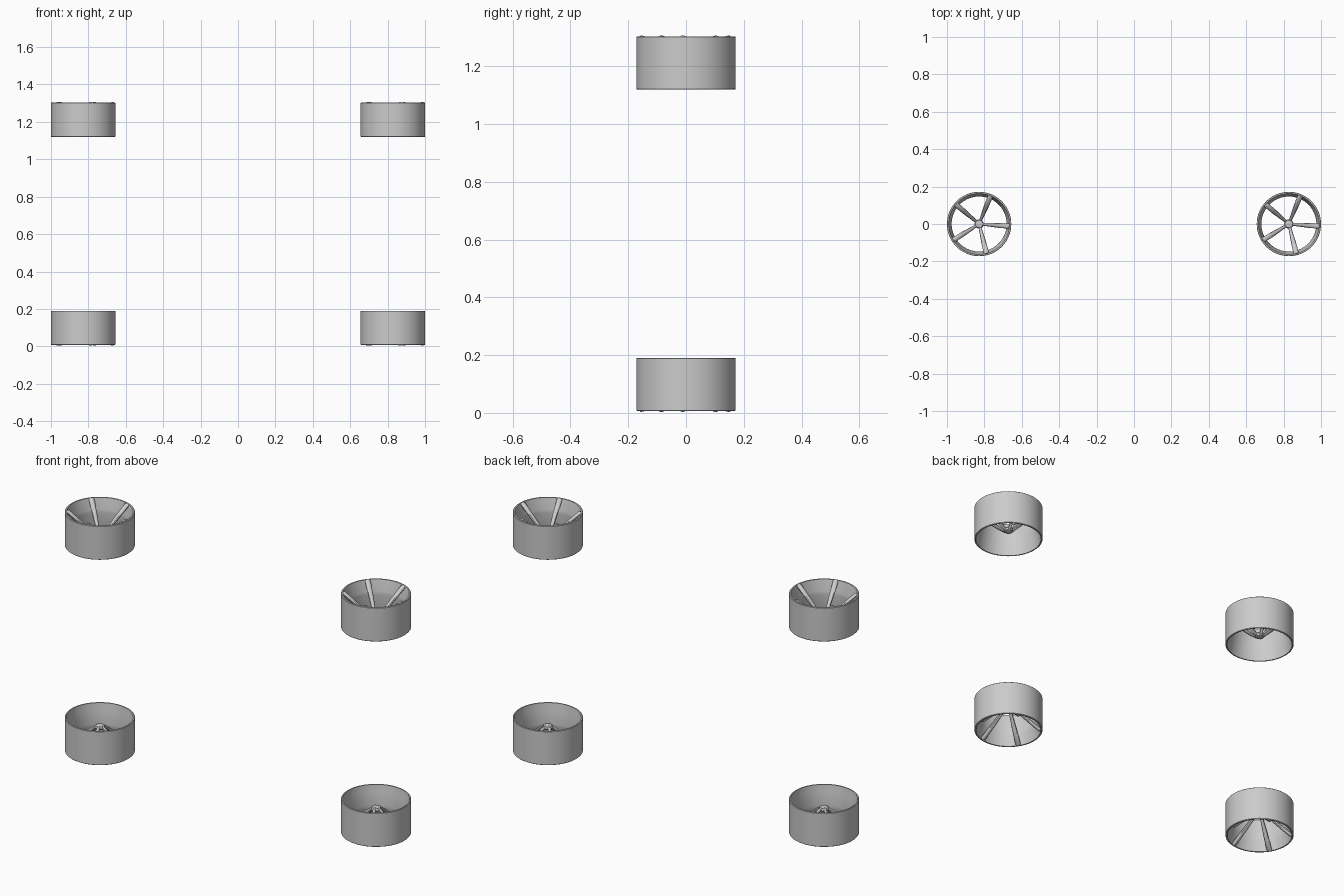
import bpy, bmesh, math
from mathutils import Vector

if "Cube" in bpy.data.objects:
    bpy.data.objects.remove(bpy.data.objects["Cube"])

RIM_X = 0.828          # wheel centre offset
TOP = 1.303            # outer face of the upper wheels
MID = 0.655            # mirror height between upper and lower wheels
SPOKE_ANGLES = [math.radians(-4 + 72 * i) for i in range(5)]


def finish(bm, name, x, lower):
    """Place the part (depth 0 = outer face, -z = inward) and mirror lower wheels."""
    for v in bm.verts:
        z = TOP + v.co.z
        v.co = Vector((v.co.x + x, v.co.y, 2 * MID - z if lower else z))
    bmesh.ops.recalc_face_normals(bm, faces=bm.faces)
    mesh = bpy.data.meshes.new(name)
    bm.to_mesh(mesh)
    bm.free()
    ob = bpy.data.objects.new(name, mesh)
    bpy.context.collection.objects.link(ob)
    bpy.ops.object.select_all(action='DESELECT')
    ob.select_set(True)
    bpy.context.view_layer.objects.active = ob
    bpy.ops.object.shade_smooth_by_angle(angle=math.radians(35))


def bridge(bm, a, b):
    n = len(a)
    for i in range(n):
        bm.faces.new((a[i], a[(i + 1) % n], b[(i + 1) % n], b[i]))


def lathe(bm, profile, segs, closed):
    rings = [[bm.verts.new((r * math.cos(2 * math.pi * i / segs),
                            r * math.sin(2 * math.pi * i / segs), -d))
              for i in range(segs)] for r, d in profile]
    for a, b in zip(rings, rings[1:]):
        bridge(bm, a, b)
    if closed:
        bridge(bm, rings[-1], rings[0])
    else:
        bm.faces.new(rings[0])
        bm.faces.new(rings[-1])


def spoke(bm, ang):
    # stations: radius, depth, half width, half thickness
    stations = [(0.164, 0.000, 0.009, 0.005), (0.157, 0.006, 0.014, 0.0105),
                (0.10, 0.059, 0.013, 0.010), (0.055, 0.102, 0.010, 0.009),
                (0.012, 0.136, 0.007, 0.008)]
    radial = Vector((math.cos(ang), math.sin(ang), 0))
    side = Vector((-math.sin(ang), math.cos(ang), 0))
    normal = (Vector((0, 0, 1)) * 0.76 - radial * 0.65).normalized()
    rings = []
    for r, d, w, t in stations:
        c = radial * r - Vector((0, 0, d))
        rings.append([bm.verts.new(c + side * w * math.cos(k * math.pi / 5)
                                   + normal * t * math.sin(k * math.pi / 5))
                      for k in range(10)])
    for a, b in zip(rings, rings[1:]):
        bridge(bm, a, b)
    bm.faces.new(rings[0])
    bm.faces.new(rings[-1])


for x, side_name in ((-RIM_X, "left"), (RIM_X, "right")):
    for lower, level in ((False, "upper"), (True, "lower")):
        tag = f"{level}_{side_name}"
        # barrel, waisted on the inside
        bm = bmesh.new()
        lathe(bm, [(0.170, 0), (0.172, 0.002), (0.172, 0.181), (0.170, 0.183),
                   (0.164, 0.183), (0.160, 0.15), (0.147, 0.075),
                   (0.149, 0.06), (0.161, 0.008), (0.163, 0)], 64, True)
        finish(bm, "rim_" + tag, x, lower)
        # five spokes dished towards the inner side
        bm = bmesh.new()
        for a in SPOKE_ANGLES:
            spoke(bm, a)
        finish(bm, "spokes_" + tag, x, lower)
        # small hub
        bm = bmesh.new()
        lathe(bm, [(0.010, 0.118), (0.020, 0.120), (0.025, 0.127),
                   (0.022, 0.138), (0.012, 0.142)], 20, False)
        finish(bm, "hub_" + tag, x, lower)
